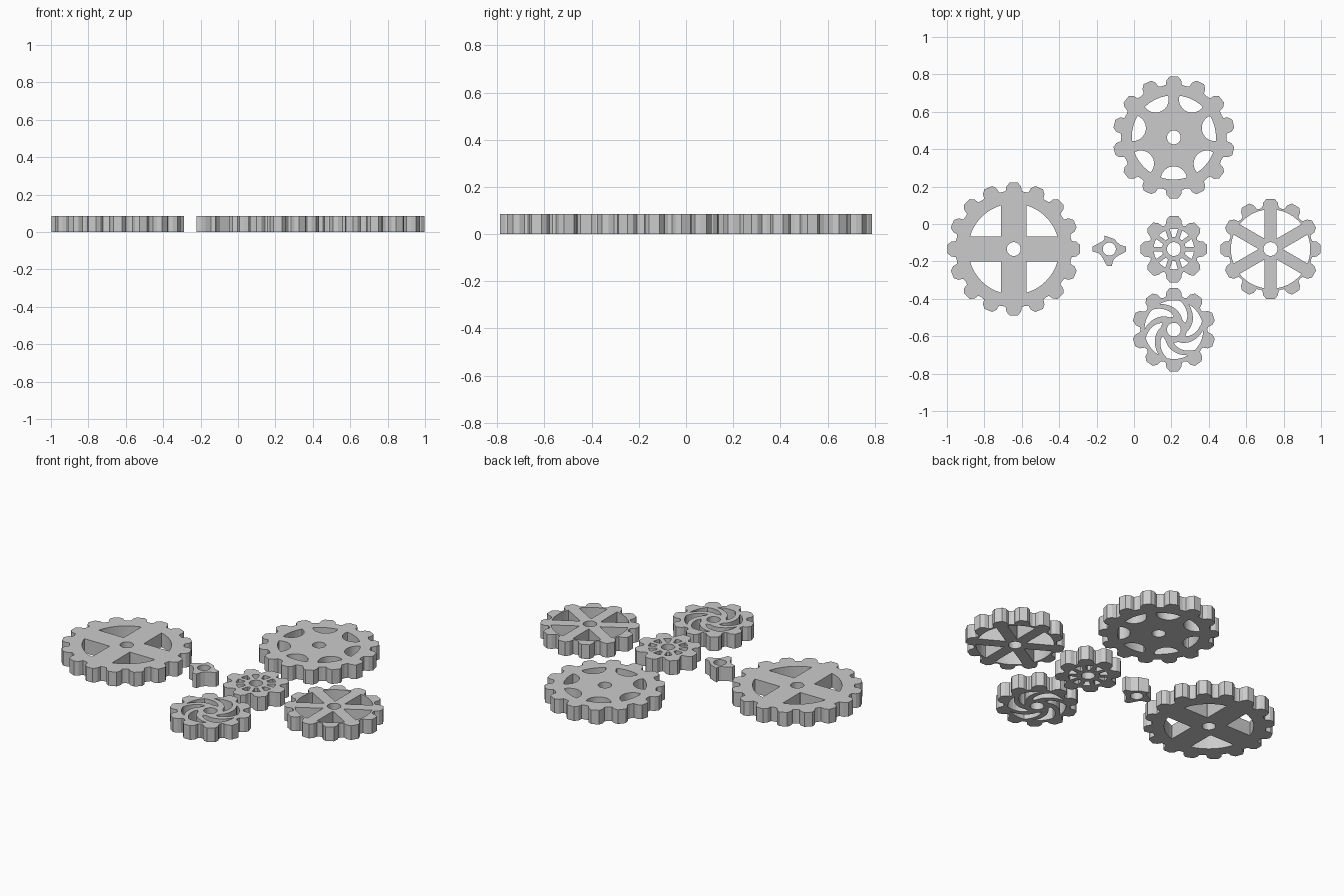
import bpy
from math import sin, cos, asin, pi, tau, radians, hypot, atan2

if "Cube" in bpy.data.objects:
    bpy.data.objects.remove(bpy.data.objects["Cube"])

H = 0.085      # thickness of every gear
BORE = 0.037   # radius of the axle hole


def polar(r, a):
    return (r * cos(a), r * sin(a))


def circle(r, n=32):
    return [polar(r, tau * i / n) for i in range(n)]


def toothed_outline(n, R):
    # blunt tooth with chamfered tip, first tooth pointing to +y
    prof = [(R - .047, -.043), (R - .022, -.039), (R - .002, -.022),
            (R - .002, .022), (R - .022, .039), (R - .047, .043)]
    pts = []
    for i in range(n):
        a = pi / 2 + tau * i / n
        pts += [(x * cos(a) - y * sin(a), x * sin(a) + y * cos(a)) for x, y in prof]
        pts.append(polar(R - .047, a + pi / n))
    return pts


def spoke_gaps(n, start, ro, hw, ri=None, twist=0.0):
    # windows between n spokes of half width hw; twist sweeps the spokes
    step = tau / n
    ri = ri or 1.02 * hw / sin(step / 2)
    loops = []
    for k in range(n):
        a = start + k * step
        m = 8 if twist else 1
        rs = [ri + (ro - ri) * i / m for i in range(m + 1)]

        def low(r):
            return a + asin(hw / r) + twist * (r - ri) / (ro - ri)

        def high(r):
            return a + step - asin(hw / r) + twist * (r - ri) / (ro - ri)

        pts = [polar(r, low(r)) for r in rs]
        s, e = low(ro), high(ro)
        pts += [polar(ro, s + (e - s) * i / 10) for i in range(1, 10)]
        pts += [polar(r, high(r)) for r in reversed(rs)]
        loops.append(pts)
    return loops


def scallop_gaps(n, start, ro, r):
    # round windows cut off by the inside of the rim
    loops = []
    for k in range(n):
        cx, cy = polar(ro, start + tau * k / n)
        pts = []
        for x, y in circle(r, 36):
            x, y = x + cx, y + cy
            pts.append(polar(min(hypot(x, y), ro), atan2(y, x)))
        loops.append(pts)
    return loops


def plate(name, loc, loops):
    # filled, extruded 2D outline with holes, turned into a mesh
    cu = bpy.data.curves.new(name + "_profile", 'CURVE')
    cu.dimensions = '2D'
    cu.fill_mode = 'BOTH'
    cu.extrude = H / 2
    for pts in loops:
        sp = cu.splines.new('POLY')
        sp.points.add(len(pts) - 1)
        for p, (x, y) in zip(sp.points, pts):
            p.co = (x, y, 0, 1)
        sp.use_cyclic_u = True
    ob = bpy.data.objects.new(name, cu)
    ob.location = (loc[0], loc[1], H / 2)
    bpy.context.collection.objects.link(ob)
    bpy.ops.object.select_all(action='DESELECT')
    bpy.context.view_layer.objects.active = ob
    ob.select_set(True)
    bpy.ops.object.convert(target='MESH')
    ob = bpy.context.view_layer.objects.active
    for f in ob.data.polygons:
        f.use_smooth = False


def gear(name, loc, teeth, R, gaps):
    plate(name, loc, [toothed_outline(teeth, R), circle(BORE)] + gaps)


# large gear with a cross of four wide spokes
gear("four_spoke_gear", (-.643, -.134), 16, .357, spoke_gaps(4, 0, .243, .067))
# gear with seven scalloped windows
gear("scalloped_gear", (.213, .463), 14, .328,
     scallop_gaps(7, pi / 2 + pi / 7, .225, .07))
# small centre gear with thin spokes
gear("thin_spoke_gear", (.213, -.134), 8, .18, spoke_gaps(10, 0, .108, .012, ri=.064))
# six-spoke gear
gear("six_spoke_gear", (.73, -.134), 12, .27, spoke_gaps(6, pi / 2, .212, .032))
# gear with swept spokes
gear("swept_spoke_gear", (.213, -.565), 10, .225,
     spoke_gaps(6, radians(10), .157, .024, ri=.07, twist=radians(58)))

# tiny four-tooth pinion, its upper tooth cut short
quarter = [(.09, -.013), (.09, .013), (.06, .021), (.042, .036)]
outline = []
for k in (2, 3, 0):
    c, s = cos(k * pi / 2), sin(k * pi / 2)
    outline += [(x * c - y * s, x * s + y * c) for x, y in quarter]
outline += [(.036, .042), (.03, .052), (-.027, .073), (-.026, .052), (-.036, .042)]
plate("pinion", (-.132, -.134), [outline, circle(BORE - .002)])
